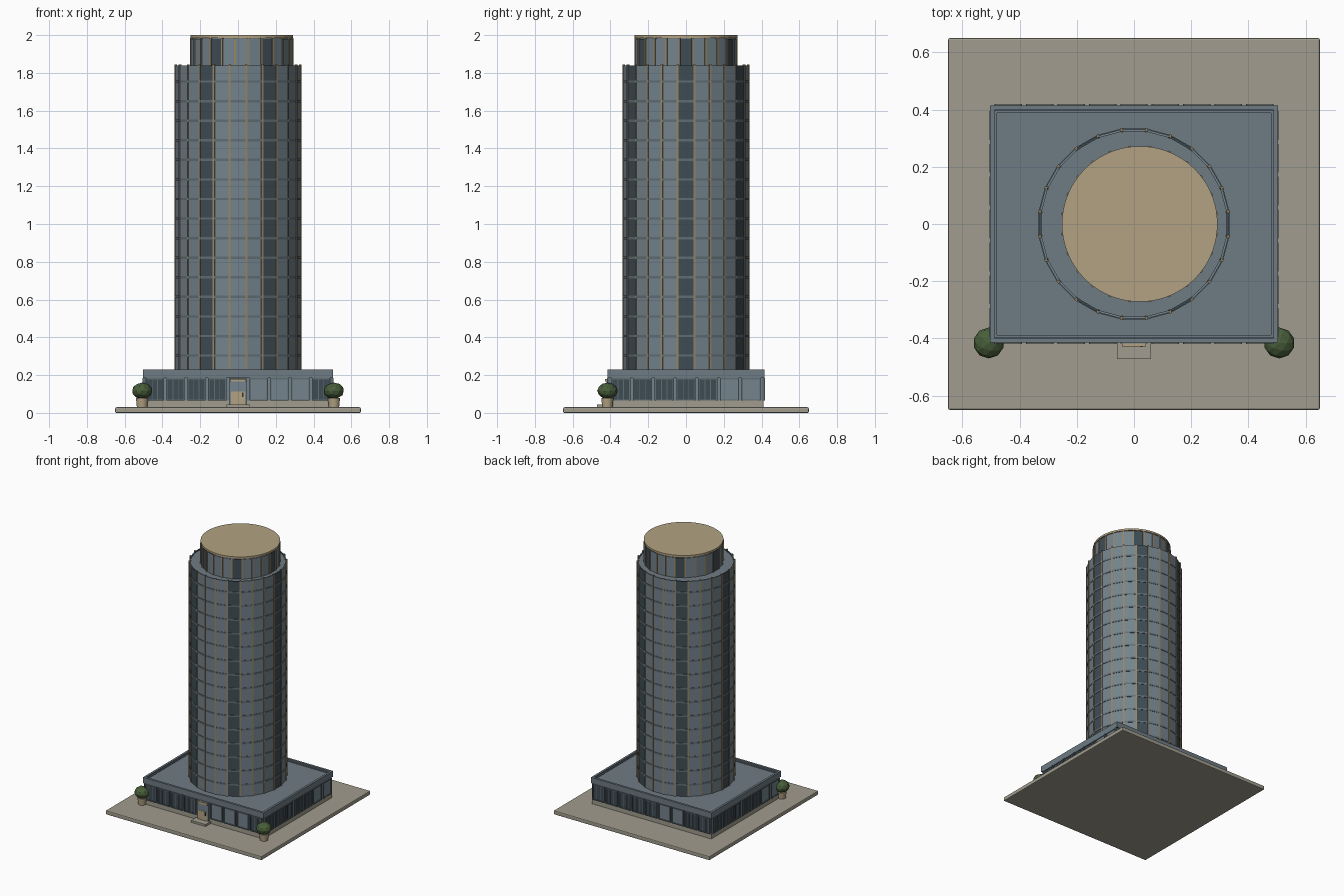
import bpy, bmesh, math
from mathutils import Matrix, Vector

if "Cube" in bpy.data.objects:
    bpy.data.objects.remove(bpy.data.objects["Cube"])


def material(name, r, g, b):
    m = bpy.data.materials.new(name)
    m.diffuse_color = [(c / 255 / 12.92 if c < 10 else ((c / 255 + .055) / 1.055) ** 2.4)
                       for c in (r, g, b)] + [1]
    m.use_nodes = True
    m.node_tree.nodes["Principled BSDF"].inputs["Base Color"].default_value = m.diffuse_color
    return m


PANEL = material("blue grey panel", 116, 131, 140)
GLASS = material("dark glass", 62, 76, 84)
FRAME = material("slate frame", 96, 109, 116)
ROOF = material("roof grey", 110, 123, 131)
BRONZE = material("bronze mullion", 150, 132, 102)
SAND = material("sand cap", 178, 162, 130)
PAVING = material("paving", 161, 156, 142)
LEAF = material("leaf green", 72, 94, 58)
DARK = material("handle dark", 50, 50, 50)


def finish(bm, name, mat, smooth=False):
    me = bpy.data.meshes.new(name)
    bm.to_mesh(me)
    bm.free()
    ob = bpy.data.objects.new(name, me)
    bpy.context.collection.objects.link(ob)
    me.materials.append(mat)
    if smooth:
        bpy.ops.object.select_all(action='DESELECT')
        ob.select_set(True)
        bpy.context.view_layer.objects.active = ob
        bpy.ops.object.shade_smooth_by_angle(angle=math.radians(30))
    return ob


def add_box(bm, center, size, frame=Matrix()):
    bmesh.ops.create_cube(bm, size=1, matrix=frame @ Matrix.Translation(center)
                          @ Matrix.Diagonal((*size, 1)))


def box(name, mat, x, y, z):
    """Box from three (low, high) ranges."""
    bm = bmesh.new()
    add_box(bm, [sum(r) / 2 for r in (x, y, z)], [r[1] - r[0] for r in (x, y, z)])
    return finish(bm, name, mat)


def add_drum(bm, r, z0, z1, sides=96, x=0, y=0, r2=None):
    rot = Matrix.Rotation(math.pi / sides, 4, 'Z')
    bmesh.ops.create_cone(bm, cap_ends=True, segments=sides, radius1=r,
                          radius2=r if r2 is None else r2, depth=z1 - z0,
                          matrix=Matrix.Translation((x, y, (z0 + z1) / 2)) @ rot)


def drum(name, mat, *args, **kw):
    bm = bmesh.new()
    add_drum(bm, *args, **kw)
    return finish(bm, name, mat, True)


BAYS = 24


def curtain_wall(name, cx, r, spans, z0, z1):
    """Flat panels round a drum, every fourth one dark, with a mullion at each joint."""
    light, dark, posts = bmesh.new(), bmesh.new(), bmesh.new()
    width = 2 * r * math.tan(math.pi / BAYS)
    for i in range(BAYS):
        turn = Matrix.Translation((cx, 0, 0)) @ Matrix.Rotation(math.tau * i / BAYS, 4, 'Z')
        for a, b in spans:
            add_box(dark if i % 4 == 0 else light, (r - .004, 0, (a + b) / 2),
                    (.008, width, b - a), turn)
        half = turn @ Matrix.Rotation(math.pi / BAYS, 4, 'Z')
        add_box(posts, (r + .001, 0, (z0 + z1) / 2), (.011, .010, z1 - z0), half)
    finish(light, name + "_light_panels", PANEL)
    finish(dark, name + "_dark_panels", GLASS)
    finish(posts, name + "_mullions", BRONZE)


# Site slab
slab = box("site_slab", PAVING, (-.65, .65), (-.65, .65), (0, .03))
bev = slab.modifiers.new("soft_edge", 'BEVEL')
bev.width, bev.segments = .006, 2

# Podium: plinth, wall, fascia, roof and parapet
box("podium_plinth", PAVING, (-.498, .498), (-.41, .41), (.03, .066))
box("podium_wall", PANEL, (-.492, .492), (-.405, .405), (.066, .186))
box("podium_roof", ROOF, (-.503, .503), (-.415, .415), (.186, .216))
bm = bmesh.new()
for s in (-1, 1):
    add_box(bm, (0, s * .407, .223), (1.006, .016, .014))
    add_box(bm, (s * .495, 0, .223), (.016, .798, .014))
    add_box(bm, (0, s * .393, .219), (.958, .008, .006))
    add_box(bm, (s * .483, 0, .219), (.008, .794, .006))
finish(bm, "podium_parapet", ROOF)

# Podium windows: bays on four sides, some of them solid panels
glass, solid, bars = bmesh.new(), bmesh.new(), bmesh.new()
SIDES = [(-90, .405, 9, .11, (1, 2, 3)), (0, .492, 7, .115, (2, 3)),
         (90, .405, 9, .11, (1, 2)), (180, .492, 7, .115, (2, 3))]
for angle, dist, count, pitch, plain in SIDES:
    turn = Matrix.Rotation(math.radians(angle), 4, 'Z')
    for k in range(-(count // 2), count // 2 + 1):
        if angle == -90 and k == 0:
            continue  # entrance bay
        c, light = k * pitch, k in plain
        add_box(solid if light else glass, (dist + .004, c, .125), (.008, pitch - .024, .106), turn)
        for off in (-.5, .5):
            add_box(bars, (dist + .007, c + off * (pitch - .02), .125), (.014, .006, .118), turn)
        for z in (.069, .181):
            add_box(bars, (dist + .007, c, z), (.013, pitch - .02, .006), turn)
        if not light:
            for off in (-1, 1):
                add_box(bars, (dist + .006, c + off * pitch / 8, .125), (.010, .004, .112), turn)
finish(glass, "podium_windows", GLASS)
finish(solid, "podium_solid_panels", PANEL)
finish(bars, "podium_window_frames", FRAME)

# Entrance
box("entrance_step", PAVING, (-.06, .06), (-.472, -.41), (.03, .045))
box("door_surround", PANEL, (-.048, .048), (-.418, -.40), (.045, .182))
box("door_lintel", SAND, (-.042, .042), (-.428, -.41), (.165, .18))
box("door_leaf", SAND, (-.036, .036), (-.423, -.41), (.045, .112))
box("door_glass", PANEL, (-.036, .036), (-.421, -.41), (.112, .165))
box("door_handle", DARK, (.022, .03), (-.43, -.42), (.085, .108))

# Tower: core, panels, floor bands
FLOOR = .1036
bands = [.2 + FLOOR * i for i in range(1, 16)]
edges = [.2] + bands + [1.843]
drum("tower_core", ROOF, .325, .21, 1.832)
curtain_wall("tower", 0, .331, [(a + .005, b - .005) for a, b in zip(edges, edges[1:])],
             .21, 1.845)
bm = bmesh.new()
for z in bands:
    add_drum(bm, .3365, z - .006, z + .006, BAYS)
finish(bm, "tower_floor_bands", FRAME)

# Crown, set a little to the right, with a flat cap
drum("crown_core", ROOF, .265, 1.82, 1.985, x=.02)
curtain_wall("crown", .02, .269, [(1.832, 1.98)], 1.832, 1.986)
drum("crown_cap", SAND, .272, 1.986, 2.0, x=.02)

# Potted shrubs either side of the front
for side, s in (("left", -1), ("right", 1)):
    x, y = s * .508, -.416
    drum(side + "_planter", SAND, .028, .03, .08, 16, x, y, .033)
    bm = bmesh.new()
    bmesh.ops.create_icosphere(bm, subdivisions=2, radius=.054,
                               matrix=Matrix.Translation((x, y, .117))
                               @ Matrix.Diagonal((1, 1, .8, 1)))
    finish(bm, side + "_shrub", LEAF)
